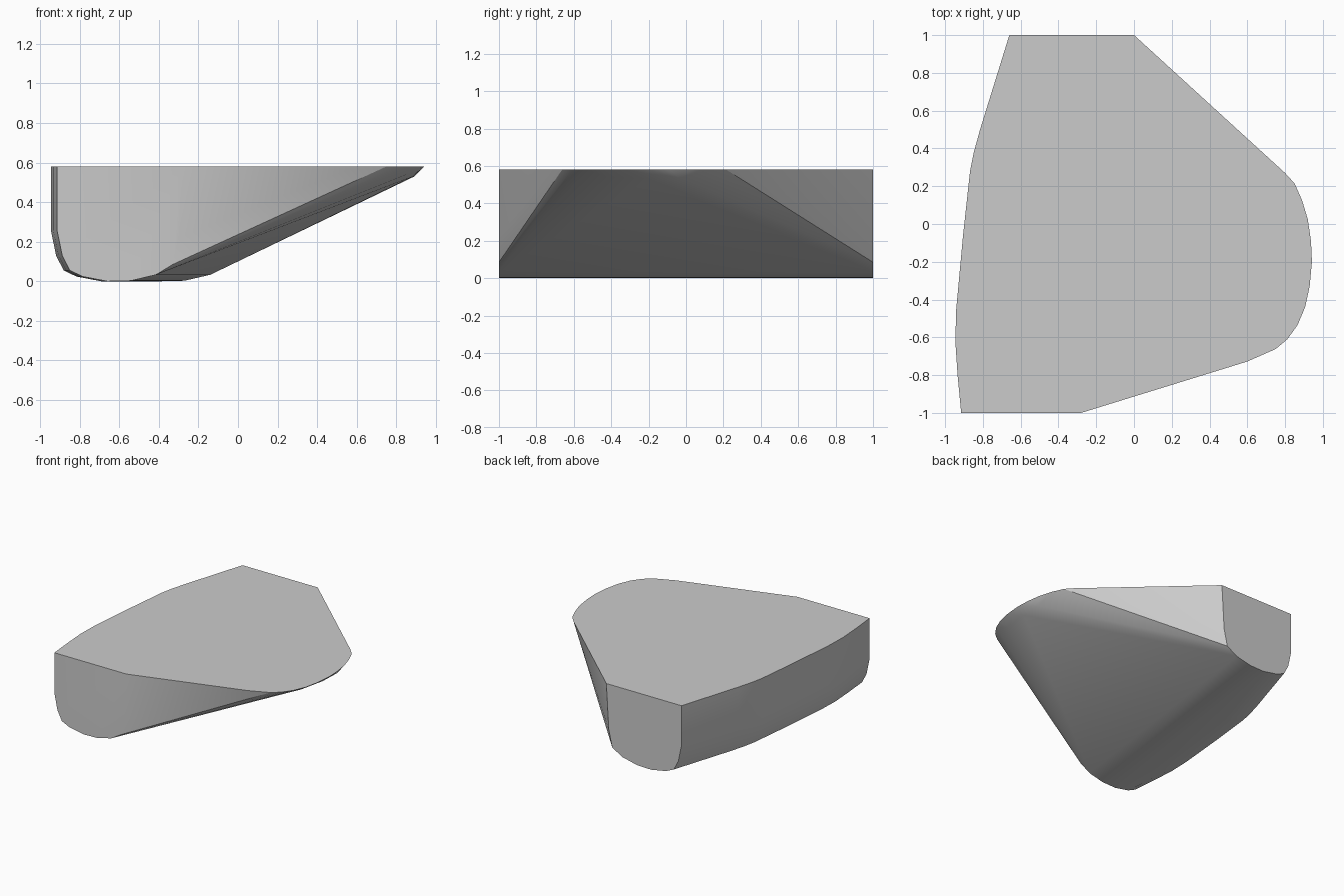
import bpy, bmesh, math

if "Cube" in bpy.data.objects:
    bpy.data.objects.remove(bpy.data.objects["Cube"])

TOP = 0.58

# Rounded left lower edge: (inset from left outline, height)
bilge = [(0, TOP), (0, 0.26), (0.027, 0.13), (0.065, 0.055), (0.13, 0.024), (0.255, 0)]
# Remaining part of the flat end faces
end_right = [(0.375, 0.003), (0.5, 0.033), (0.585, 0.085), (0.615, 0.22), (0.635, TOP)]

points = []


def section(x_left, y, profile, scale=1.0):
    points.extend((x_left + dx * scale, y, z) for dx, z in profile)


# Flat end faces
section(-0.915, -1, bilge + end_right)
section(-0.66, 1, bilge + end_right, 1.04)

# Bulging left side between the ends
for x, y in [(-0.934, -0.8), (-0.946, -0.62), (-0.941, -0.45), (-0.905, -0.06),
             (-0.868, 0.28), (-0.848, 0.38), (-0.815, 0.5)]:
    section(x, y, bilge)

# Rounded right rim of the flat top
rim = [(0.8, 0.27), (0.85, 0.215), (0.89, 0.125), (0.92, 0.025), (0.937, -0.09),
       (0.942, -0.2), (0.93, -0.33), (0.906, -0.44), (0.866, -0.535),
       (0.812, -0.61), (0.75, -0.662), (0.6, -0.728)]
points.extend((x, y, TOP) for x, y in rim)

# Lower lip of the rounded right end
points.extend([(0.892, -0.03, 0.53), (0.885, -0.2, 0.53), (0.85, -0.42, 0.539)])

# Skin the sections into one convex body
bm = bmesh.new()
for p in points:
    bm.verts.new(p)
res = bmesh.ops.convex_hull(bm, input=bm.verts)
loose = [v for v in bm.verts if not v.link_faces]
bmesh.ops.delete(bm, geom=loose, context='VERTS')
bmesh.ops.dissolve_limit(bm, angle_limit=math.radians(0.5),
                         verts=bm.verts, edges=bm.edges)
bmesh.ops.recalc_face_normals(bm, faces=bm.faces)

mesh = bpy.data.meshes.new("wedge_body")
bm.to_mesh(mesh)
bm.free()
body = bpy.data.objects.new("wedge_body", mesh)
bpy.context.collection.objects.link(body)
bpy.context.view_layer.objects.active = body
body.select_set(True)
bpy.ops.object.shade_smooth_by_angle(angle=math.radians(20))
